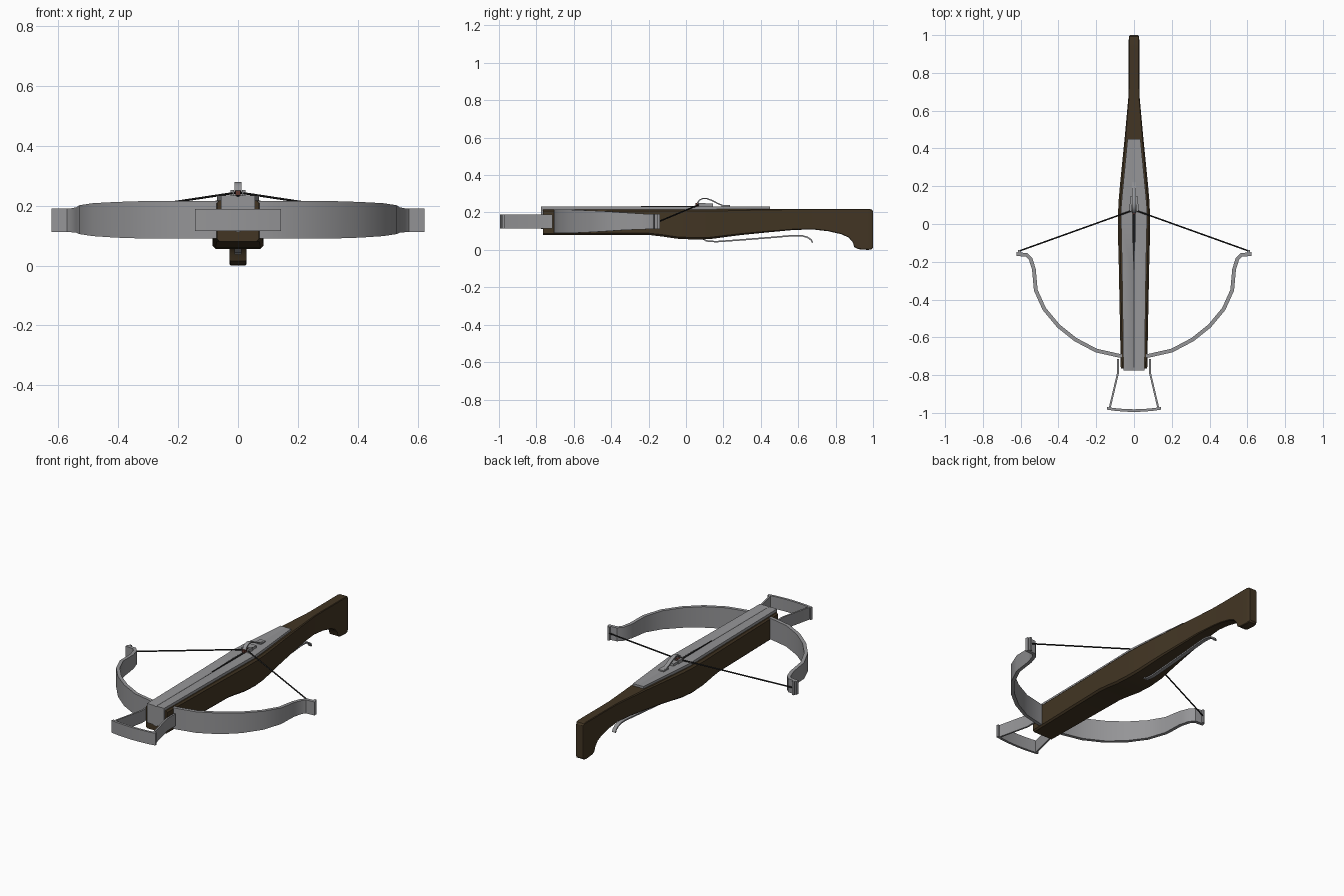
import bpy, bmesh, math
from mathutils import Vector

if "Cube" in bpy.data.objects:
    bpy.data.objects.remove(bpy.data.objects["Cube"])


def material(name, rgb):
    m = bpy.data.materials.new(name)
    m.diffuse_color = (*rgb, 1)
    m.use_nodes = True
    m.node_tree.nodes["Principled BSDF"].inputs["Base Color"].default_value = m.diffuse_color
    return m


WOOD = material("dark_wood", (0.055, 0.036, 0.017))
BLACK = material("black_cord", (0.015, 0.015, 0.015))
STEEL = material("steel", (0.3, 0.3, 0.31))
RED = material("dark_red", (0.12, 0.04, 0.03))


def loft(name, rings, mat=STEEL, closed=False, smooth=30):
    """Join equal-sized rings of points into a skin, capped unless closed."""
    bm = bmesh.new()
    vs = [[bm.verts.new(p) for p in r] for r in rings]
    n = len(rings[0])
    pairs = list(zip(vs, vs[1:])) + ([(vs[-1], vs[0])] if closed else [])
    for a, b in pairs:
        for i in range(n):
            bm.faces.new((a[i], a[(i + 1) % n], b[(i + 1) % n], b[i]))
    if not closed:
        bm.faces.new(vs[0])
        bm.faces.new(vs[-1])
    bmesh.ops.recalc_face_normals(bm, faces=bm.faces)
    me = bpy.data.meshes.new(name)
    bm.to_mesh(me)
    bm.free()
    ob = bpy.data.objects.new(name, me)
    bpy.context.collection.objects.link(ob)
    me.materials.append(mat)
    if smooth:
        bpy.ops.object.select_all(action='DESELECT')
        ob.select_set(True)
        bpy.context.view_layer.objects.active = ob
        bpy.ops.object.shade_smooth_by_angle(angle=math.radians(smooth))
    return ob


def box(name, x0, x1, y0, y1, z0, z1, mat=STEEL):
    return loft(name, [[(x0, y, z0), (x1, y, z0), (x1, y, z1), (x0, y, z1)]
                       for y in (y0, y1)], mat, smooth=0)


def offsets(pts, t):
    """Both sides of a 2D path at half thickness t."""
    out = []
    for i, p in enumerate(pts):
        a, b = Vector(pts[max(i - 1, 0)]), Vector(pts[min(i + 1, len(pts) - 1)])
        d = (b - a).normalized()
        n = Vector((-d.y, d.x)) * t
        out.append((Vector(p) + n, Vector(p) - n))
    return out


def band(name, path, t, closed=False):
    """Upright strip: path of (x, y, z_low, z_high) with half thickness t."""
    rings = []
    for (a, b), p in zip(offsets([q[:2] for q in path], t), path):
        rings.append([(a.x, a.y, p[2]), (b.x, b.y, p[2]), (b.x, b.y, p[3]), (a.x, a.y, p[3])])
    return loft(name, rings, STEEL, closed)


def side_strip(name, path, t, w, x=0):
    """Strip bent in the y-z plane, half width w."""
    return loft(name, [[(x - w, a.x, a.y), (x + w, a.x, a.y), (x + w, b.x, b.y), (x - w, b.x, b.y)]
                       for a, b in offsets(path, t)])


# Wooden stock: y, half width, bottom, top
stations = [(-.765, .07, .08, .217), (-.5, .075, .08, .217), (-.2, .081, .08, .217),
            (-.13, .083, .072, .217), (-.05, .085, .06, .217), (.05, .085, .055, .217),
            (.13, .081, .058, .217), (.22, .073, .07, .218), (.3, .065, .08, .219),
            (.45, .05, .095, .22), (.58, .038, .107, .22), (.68, .029, .109, .22),
            (.76, .028, .1, .22), (.83, .028, .084, .22), (.87, .028, .066, .22),
            (.892, .028, .04, .22), (.9, .028, .015, .22), (.92, .028, .004, .22),
            (.975, .028, 0, .22), (.993, .026, .004, .216), (1, .022, .012, .207)]
rings = []
for y, w, b, t in stations:
    c = .12 * w
    rings.append([(-w + c, y, b), (w - c, y, b), (w, y, b + c), (w, y, t - c),
                  (w - c, y, t), (-w + c, y, t), (-w, y, t - c), (-w, y, b + c)])
loft("stock", rings, WOOD)

# Steel top plate with a bolt groove: y, half width, groove half width, depth
rings = []
for y, w, g, d in [(-.775, .056, .008, .004), (-.24, .063, .006, .004), (0, .068, .008, .014),
                   (.06, .07, .008, .014), (.065, .07, .006, .001), (.16, .062, .006, .001),
                   (.45, .034, .004, .001)]:
    rings.append([(-w, y, .213), (w, y, .213), (w, y, .233), (g, y, .233),
                  (0, y, .233 - d), (-g, y, .233), (-w, y, .233)])
loft("top_plate", rings)
loft("front_plate", [[(-.056, y, .23), (.056, y, .23), (.056, y, .12), (.02, y, .118),
                      (0, y, .111), (-.02, y, .118), (-.056, y, .12)] for y in (-.775, -.76)])
loft("groove_slot", [[(-w, y, .222), (w, y, .222), (w, y, .2345), (-w, y, .2345)]
                     for y, w in ((-.24, .002), (.05, .006))], BLACK)

# Bow: right half mirrored into one continuous band
half = [(.08, -.697, .09, .215), (.2, -.67, .09, .215), (.31, -.612, .09, .215),
        (.4, -.54, .093, .212), (.475, -.45, .098, .208), (.52, -.35, .105, .201),
        (.53, -.24, .11, .194), (.547, -.185, .111, .191), (.567, -.164, .111, .191),
        (.622, -.159, .111, .191)]
T = [(-x, y, a, b) for x, y, a, b in reversed(half)] + half
band("bow", T, .01)

# Stirrup at the nose
for s in (-1, 1):
    band("stirrup_arm", [(s * .085, -.715, .115, .188), (s * .085, -.79, .115, .188),
                         (s * .13, -.98, .115, .188)], .005)
band("stirrup_bar", [(x, -.988 + .012 * (x / .143) ** 2, .115, .188)
                     for x in (-.143, -.1, -.05, 0, .05, .1, .143)], .007)

# Nock tabs at the bow tips and the drawn string
for s in (-1, 1):
    cx = s * .607
    box("string_nock", cx - .006, cx + .006, -.162, -.138, .111, .191)
    a, b = Vector((s * .605, -.142, .153)), Vector((0, .075, .244))
    q = (b - a).to_track_quat('Z', 'Y')
    loft("bowstring", [[p + q @ Vector((.004 * math.cos(k * math.pi / 3),
                                        .004 * math.sin(k * math.pi / 3), 0))
                        for k in range(6)] for p in (a, b)], BLACK, smooth=60)

# Release nut and bolt clip on the top plate
box("release_nut", -.009, .009, .05, .085, .225, .25, RED)
for s in (-1, 1):
    box("nut_cheek", s * .019 - .006, s * .019 + .006, .065, .105, .23, .252)
box("clip_bridge", -.02, .02, .1, .145, .23, .247)
box("clip_base", -.018, .018, .19, .235, .23, .24)
side_strip("bolt_clip", [(.06, .249), (.072, .266), (.09, .275), (.11, .275), (.14, .264),
                         (.17, .248), (.195, .238), (.23, .236)], .0035, .011)

# Long trigger lever under the stock
side_strip("trigger_lever", [(.08, .065), (.11, .048), (.16, .044), (.3, .054), (.45, .066), (.58, .077),
                             (.62, .076), (.65, .067), (.67, .053), (.677, .038)], .004, .011)
